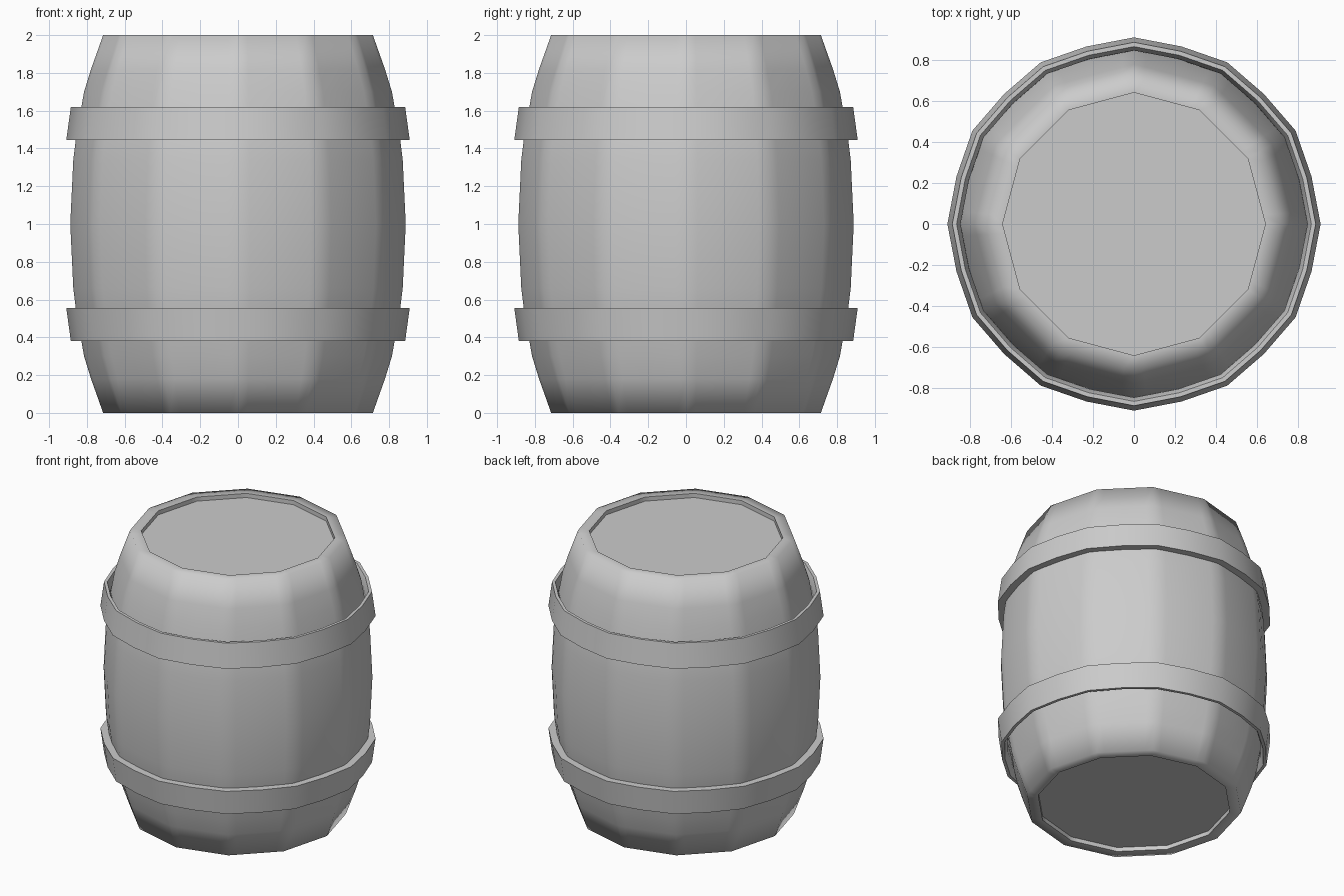
import bpy, bmesh, math

if "Cube" in bpy.data.objects:
    bpy.data.objects.remove(bpy.data.objects["Cube"])

SECTORS = 12


def lathe(name, profile, offsets, closed, smooth_angle):
    """Spin (radius, z, roundness) points around z. Roundness 0 = true 12-gon, 1 = circle."""
    bm = bmesh.new()
    half = math.pi / SECTORS
    rings = []
    for r, z, k in profile:
        ring = []
        for s in range(SECTORS):
            for off in offsets:
                o = math.radians(off)
                chord = math.cos(half) / math.cos(half - abs(o))
                rr = r * (chord + (1 - chord) * k)
                a = s * 2 * half + o
                ring.append(bm.verts.new((rr * math.cos(a), rr * math.sin(a), z)))
        rings.append(ring)
    n = len(rings[0])
    pairs = list(zip(rings, rings[1:]))
    if closed:
        pairs.append((rings[-1], rings[0]))
    for a, b in pairs:
        for i in range(n):
            j = (i + 1) % n
            bm.faces.new((a[i], a[j], b[j], b[i]))
    if not closed:
        bm.faces.new(rings[0])
        bm.faces.new(rings[-1])
    bmesh.ops.recalc_face_normals(bm, faces=bm.faces)
    me = bpy.data.meshes.new(name)
    bm.to_mesh(me)
    bm.free()
    ob = bpy.data.objects.new(name, me)
    bpy.context.collection.objects.link(ob)
    bpy.ops.object.select_all(action='DESELECT')
    ob.select_set(True)
    bpy.context.view_layer.objects.active = ob
    bpy.ops.object.shade_smooth_by_angle(angle=math.radians(smooth_angle))
    return ob


# barrel body: bulging staves with a rim and slightly recessed lids, mirrored about z = 1
upper = [(0.888, 1.0, 0.5), (0.872, 1.34, 0.5), (0.857, 1.46, 0.45), (0.815, 1.70, 0.25),
         (0.778, 1.82, 0.1), (0.714, 2.0, 0), (0.64, 2.0, 0), (0.64, 1.97, 0)]
lower = [(r, 2 - z, k) for r, z, k in reversed(upper[1:])]
lathe("barrel_body", lower + upper, (-4, 0, 4, 15), False, 75)

# hoops: tapered bands, wider towards the middle of the barrel
band = [(0.909, 1.445, 0.55), (0.885, 1.62, 0.55), (0.864, 1.62, 0.55),
        (0.845, 1.57, 0.55), (0.845, 1.445, 0.5)]
lathe("upper_hoop", band, (0, 15), True, 40)
lathe("lower_hoop", [(r, 2 - z, k) for r, z, k in band], (0, 15), True, 40)
